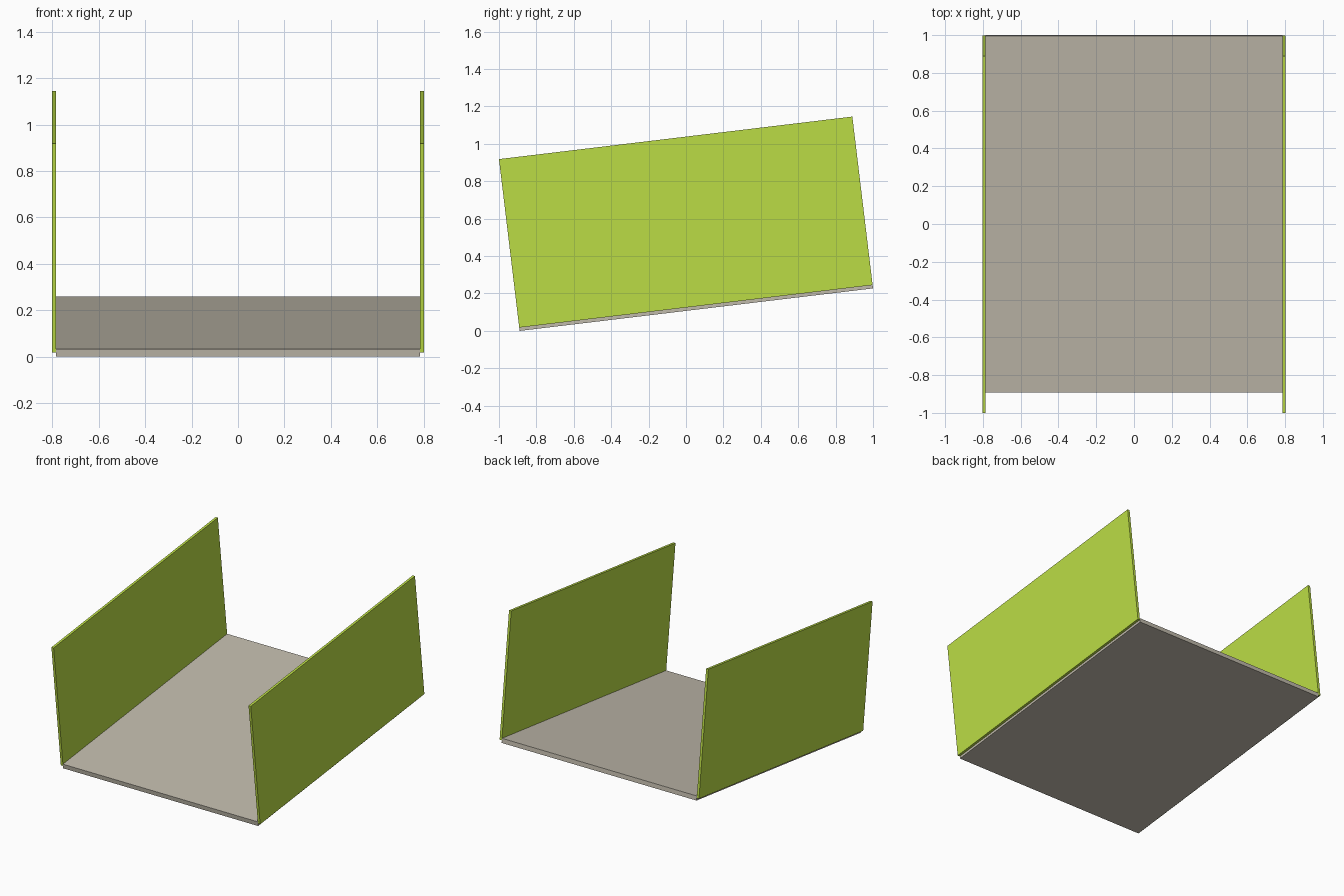
import bpy
from math import radians
from mathutils import Matrix

if "Cube" in bpy.data.objects:
    bpy.data.objects.remove(bpy.data.objects["Cube"])

# The whole tray is tilted up toward the back about the floor's lower front edge
LENGTH = 1.903
TILT = Matrix.Translation((0, -0.8895, 0)) @ Matrix.Rotation(radians(6.86), 4, 'X')


def material(name, color):
    mat = bpy.data.materials.new(name)
    mat.diffuse_color = (*color, 1)
    mat.use_nodes = True
    mat.node_tree.nodes["Principled BSDF"].inputs["Base Color"].default_value = mat.diffuse_color
    return mat


def tilted_box(name, x, z, mat):
    """Box given by x and z ranges in the tilted frame, running the full length."""
    bpy.ops.mesh.primitive_cube_add(size=1)
    obj = bpy.context.object
    obj.name = name
    center = Matrix.Translation((sum(x) / 2, LENGTH / 2, sum(z) / 2))
    size = Matrix.Diagonal((x[1] - x[0], LENGTH, z[1] - z[0], 1))
    obj.data.transform(center @ size)
    obj.matrix_world = TILT
    obj.data.materials.append(mat)
    return obj


lime = material("lime_panel", (0.50, 0.72, 0.06))
beige = material("beige_floor", (0.53, 0.49, 0.41))

# Floor slab
tilted_box("floor", (-0.785, 0.785), (0, 0.032), beige)

# Side panels, slightly overlapping the floor's edge height
tilted_box("right_panel", (0.785, 0.803), (0.018, 0.925), lime)
tilted_box("left_panel", (-0.803, -0.785), (0.018, 0.925), lime)
